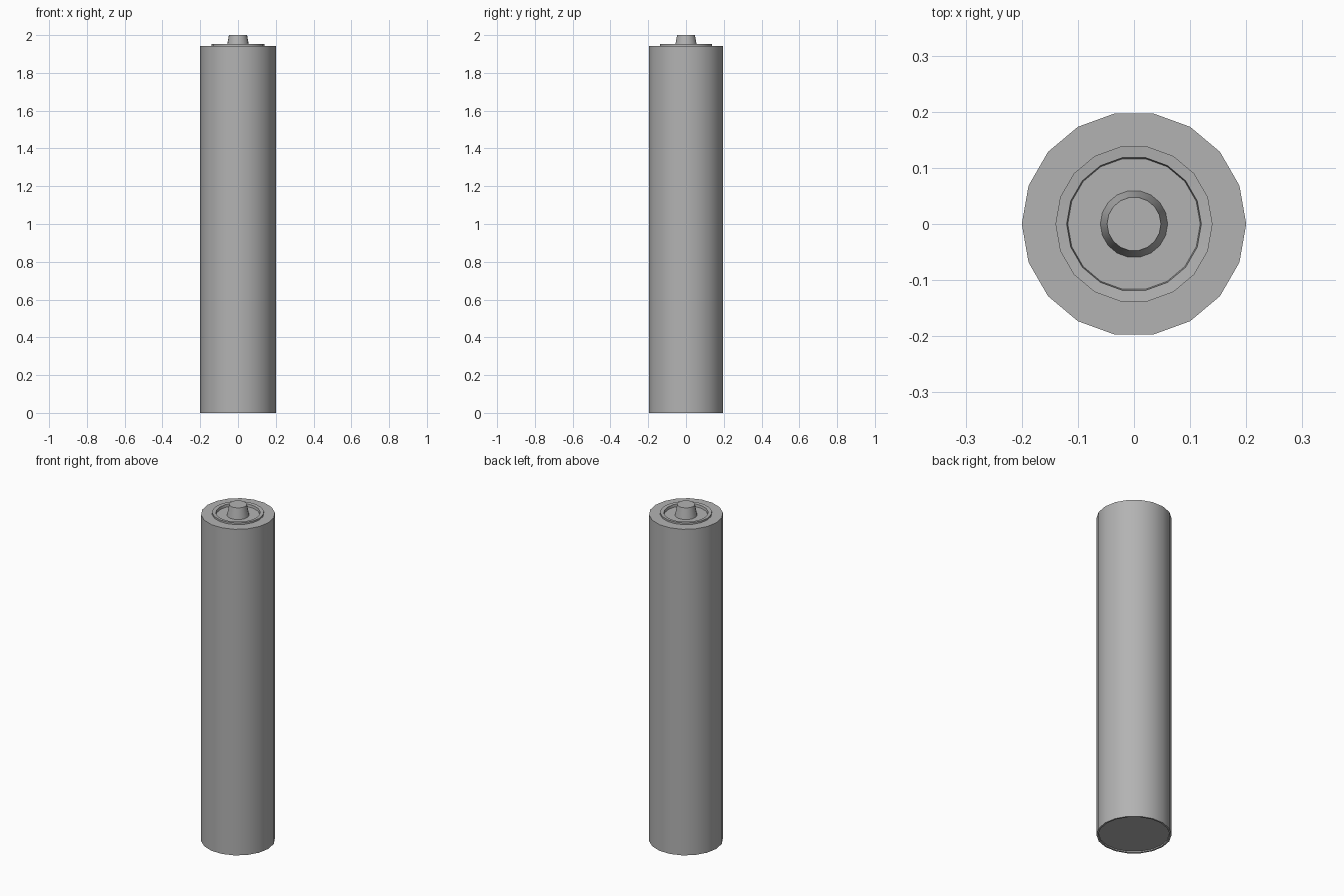
import bpy, bmesh
from math import sin, cos, pi, radians

if "Cube" in bpy.data.objects:
    bpy.data.objects.remove(bpy.data.objects["Cube"])

SIDES = 18

def lathe(name, profile):
    """Revolve (radius, z) points around z; end rings are capped."""
    bm = bmesh.new()
    rings = [[bm.verts.new((r * cos(2 * pi * i / SIDES), r * sin(2 * pi * i / SIDES), z))
              for i in range(SIDES)] for r, z in profile]
    for a, b in zip(rings, rings[1:]):
        for i in range(SIDES):
            j = (i + 1) % SIDES
            bm.faces.new((a[i], a[j], b[j], b[i]))
    bm.faces.new(rings[0])
    bm.faces.new(rings[-1])
    bmesh.ops.recalc_face_normals(bm, faces=bm.faces)
    mesh = bpy.data.meshes.new(name)
    bm.to_mesh(mesh)
    bm.free()
    obj = bpy.data.objects.new(name, mesh)
    bpy.context.collection.objects.link(obj)
    bpy.ops.object.select_all(action='DESELECT')
    obj.select_set(True)
    bpy.context.view_layer.objects.active = obj
    bpy.ops.object.shade_smooth_by_angle(angle=radians(30))
    return obj

# Casing with recessed base, raised top lip, sunken disc and tapered contact
cell = lathe("battery_cell", [
    (0.174, 0.006), (0.188, 0.006), (0.19, 0.0), (0.2, 0.0),  # base recess and rim
    (0.2, 1.943), (0.14, 1.943),                              # wall and shoulder
    (0.14, 1.953), (0.12, 1.951), (0.118, 1.936),             # raised lip
    (0.06, 1.936), (0.048, 2.0),                              # disc and contact
])

# Dark grey metal
metal = bpy.data.materials.new("dark_grey_metal")
metal.diffuse_color = (0.45, 0.45, 0.45, 1)
metal.use_nodes = True
metal.node_tree.nodes["Principled BSDF"].inputs["Base Color"].default_value = metal.diffuse_color
cell.data.materials.append(metal)
